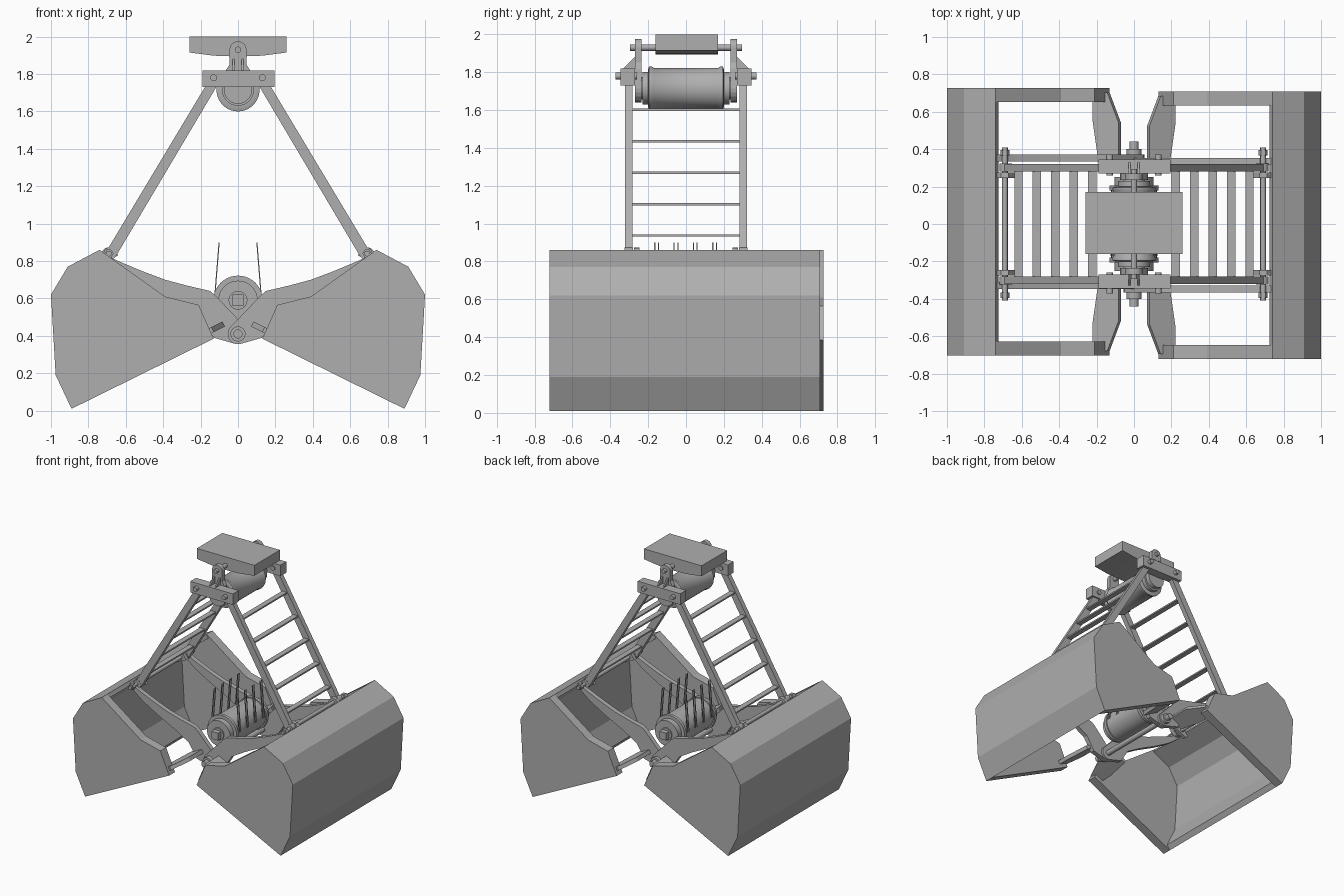
import bpy, bmesh, math
from mathutils import Vector

if "Cube" in bpy.data.objects:
    bpy.data.objects.remove(bpy.data.objects["Cube"])

STEEL = (0.43, 0.43, 0.43, 1)
steel = bpy.data.materials.new("grey_steel")
steel.use_nodes = True
steel.diffuse_color = STEEL
steel.node_tree.nodes["Principled BSDF"].inputs["Base Color"].default_value = STEEL


def finish(name, bm, smooth=False):
    bmesh.ops.recalc_face_normals(bm, faces=bm.faces)
    mesh = bpy.data.meshes.new(name)
    bm.to_mesh(mesh)
    bm.free()
    mesh.materials.append(steel)
    ob = bpy.data.objects.new(name, mesh)
    bpy.context.collection.objects.link(ob)
    if smooth:
        bpy.ops.object.select_all(action='DESELECT')
        ob.select_set(True)
        bpy.context.view_layer.objects.active = ob
        bpy.ops.object.shade_smooth_by_angle(angle=math.radians(35))
    return ob


def extrude(name, points, offset):
    """Extrude a flat 3D outline along an offset."""
    bm = bmesh.new()
    face = bm.faces.new([bm.verts.new(p) for p in points])
    out = bmesh.ops.extrude_face_region(bm, geom=[face])
    moved = [v for v in out["geom"] if isinstance(v, bmesh.types.BMVert)]
    bmesh.ops.translate(bm, verts=moved, vec=Vector(offset))
    return finish(name, bm)


def plate(name, outline, y0, y1):
    """Outline in x, z extruded from y0 to y1."""
    return extrude(name, [(x, y0, z) for x, z in outline], (0, y1 - y0, 0))


def box(name, x0, x1, y0, y1, z0, z1):
    return plate(name, [(x0, z0), (x1, z0), (x1, z1), (x0, z1)], y0, y1)


def lathe(name, x, z, profile, n=32):
    """Turn (y, radius) pairs about an axis along y."""
    bm = bmesh.new()
    rings = []
    for y, r in profile:
        rings.append([bm.verts.new((x + r * math.cos(a), y, z + r * math.sin(a)))
                      for a in (2 * math.pi * i / n for i in range(n))])
    for a, b in zip(rings, rings[1:]):
        for i in range(n):
            j = (i + 1) % n
            bm.faces.new((a[i], a[j], b[j], b[i]))
    bm.faces.new(rings[0])
    bm.faces.new(rings[-1])
    return finish(name, bm, True)


def pin(name, x, z, r, y0, y1, n=20):
    return lathe(name, x, z, [(y0, r), (y1, r)], n)


def symmetric(half):
    return [(-y, r) for y, r in reversed(half)] + half


def arc(cx, cz, r, a0, a1, n=10):
    return [(cx + r * math.cos(math.radians(a0 + (a1 - a0) * i / n)),
             cz + r * math.sin(math.radians(a0 + (a1 - a0) * i / n))) for i in range(n + 1)]


# Outlines for the +x half; the other half is flipped in x
BACK = [(0.89, 0.01), (0.975, 0.19), (1.0, 0.62), (0.91, 0.77), (0.74, 0.86)]
RIM = [(0.39, 0.61), (0.21, 0.565), (0.13, 0.385)]
ARM_TOP = [(0.74, 0.85), (0.64, 0.8), (0.51, 0.745), (0.39, 0.7), (0.27, 0.668), (0.15, 0.64), (0.12, 0.615)]
ARM_LOW = [(0.13, 0.39), (0.2, 0.5), (0.32, 0.57), (0.48, 0.65), (0.62, 0.73), (0.71, 0.8)]
WING = [(0.13, 0.69), (0.21, 0.69), (0.21, 0.55), (0.18, 0.34), (0.07, 0.34), (0.07, 0.53)]

for s, side, shift in ((1, "left", -0.006), (-1, "right", 0.012)):
    def flip(pts):
        return [(s * x, z) for x, z in pts]

    # Bucket shell: folded back wall and two thick cheeks
    inner = [(x + (0.55 - x) * 0.08, z + (0.5 - z) * 0.08) for x, z in BACK]
    plate(f"{side}_shell_back", flip(BACK + inner[::-1]), shift - 0.65, shift + 0.65)
    for f, end in ((-1, "front"), (1, "rear")):
        plate(f"{side}_{end}_cheek", flip(BACK + RIM), shift + f * 0.64, shift + f * 0.715)
        # Curved arm reaching the hinge, and its flat wing to the cheek
        plate(f"{side}_{end}_arm", flip(ARM_TOP + arc(0, 0.41, 0.055, 135, 280) + ARM_LOW),
              shift + f * 0.322, shift + f * 0.36)
        extrude(f"{side}_{end}_wing",
                [(s * x, shift + f * y, 0.43 - 0.5 * (x - 0.11)) for x, y in WING],
                (s * 0.013, 0, 0.027))
        # Ladder rail with its foot and pin nuts
        plate(f"{side}_{end}_rail", flip([(0.11, 1.74), (0.165, 1.75), (0.705, 0.85), (0.65, 0.83)]),
              f * 0.282, f * 0.322)
        pin(f"{side}_{end}_rail_foot", s * 0.685, 0.84, 0.034, f * 0.28, f * 0.324)
        pin(f"{side}_{end}_foot_nut", s * 0.69, 0.84, 0.024, f * 0.365, f * 0.395, 6)
        plate(f"{side}_{end}_foot_lug",
              flip([(0.64, 0.83), (0.67, 0.875), (0.71, 0.87), (0.76, 0.82), (0.73, 0.79)]),
              f * 0.245, f * 0.275)
        # Head block bolt
        pin(f"{side}_{end}_head_bolt", s * 0.13, 1.78, 0.018, f * 0.26, f * 0.372)
    pin(f"{side}_foot_rod", s * 0.69, 0.84, 0.015, -0.41, 0.41)

    # Ladder rungs
    for i in range(5):
        z = 0.937 + i * 0.166
        x = 0.67 - (z - 0.85) * 0.595
        box(f"{side}_rung_{i + 1}", s * (x - 0.022), s * (x + 0.022), -0.285, 0.285, z - 0.006, z + 0.006)

    # Pairs of hoisting cables rising from the lower drum
    for i in range(4):
        for d in (-0.01, 0.01):
            y = -0.155 + i * 0.102 + d
            plate(f"{side}_cable_{i + 1}", flip([(0.098, 0.9), (0.104, 0.9), (0.128, 0.6), (0.122, 0.6)]),
                  y - 0.003, y + 0.003)

# Head: end blocks, hanger plates and ribs
HANGER = (arc(0, 1.93, 0.045, 0, 180) + [(-0.045, 1.85), (-0.065, 1.82)]
          + arc(0, 1.715, 0.075, 180, 360) + [(0.065, 1.82), (0.045, 1.85)])
for f, end in ((-1, "front"), (1, "rear")):
    box(f"{end}_head_block", -0.19, 0.195, f * 0.27, f * 0.345, 1.73, 1.82)
    plate(f"{end}_hanger", HANGER, f * 0.235, f * 0.27)
    for x in (-0.025, 0.025):
        extrude(f"{end}_rib", [(x - 0.005, f * 0.265, 1.815), (x - 0.005, f * 0.335, 1.815),
                               (x - 0.005, f * 0.265, 1.885)], (0.01, 0, 0))
    # Hinge washers, nut and the square end of the lower shaft
    pin(f"{end}_hinge_washer", 0, 0.41, 0.04, f * 0.35, f * 0.4, 24)
    pin(f"{end}_hinge_nut", 0, 0.41, 0.024, f * 0.4, f * 0.44, 24)
    box(f"{end}_shaft_end", -0.03, 0.03, f * 0.22, f * 0.3, 0.56, 0.62)

pin("hinge_pin", 0, 0.41, 0.022, -0.38, 0.38)
pin("hanger_pin", 0, 1.93, 0.017, -0.295, 0.295)

# Suspension block
plate("suspension_block", [(-0.26, 2), (-0.26, 1.915), (-0.13, 1.898), (0, 1.893),
                           (0.13, 1.898), (0.26, 1.915), (0.26, 2)], -0.16, 0.17)

# Cable drums
lathe("upper_drum", 0, 1.715, symmetric([
    (0.17, 0.108), (0.18, 0.115), (0.195, 0.115), (0.2, 0.1), (0.2, 0.085),
    (0.23, 0.085), (0.23, 0.06), (0.265, 0.06)]), 40)
lathe("lower_drum", 0, 0.59, symmetric([
    (0.18, 0.122), (0.18, 0.132), (0.205, 0.132), (0.205, 0.105), (0.25, 0.105),
    (0.25, 0.05), (0.26, 0.05)]), 40)
